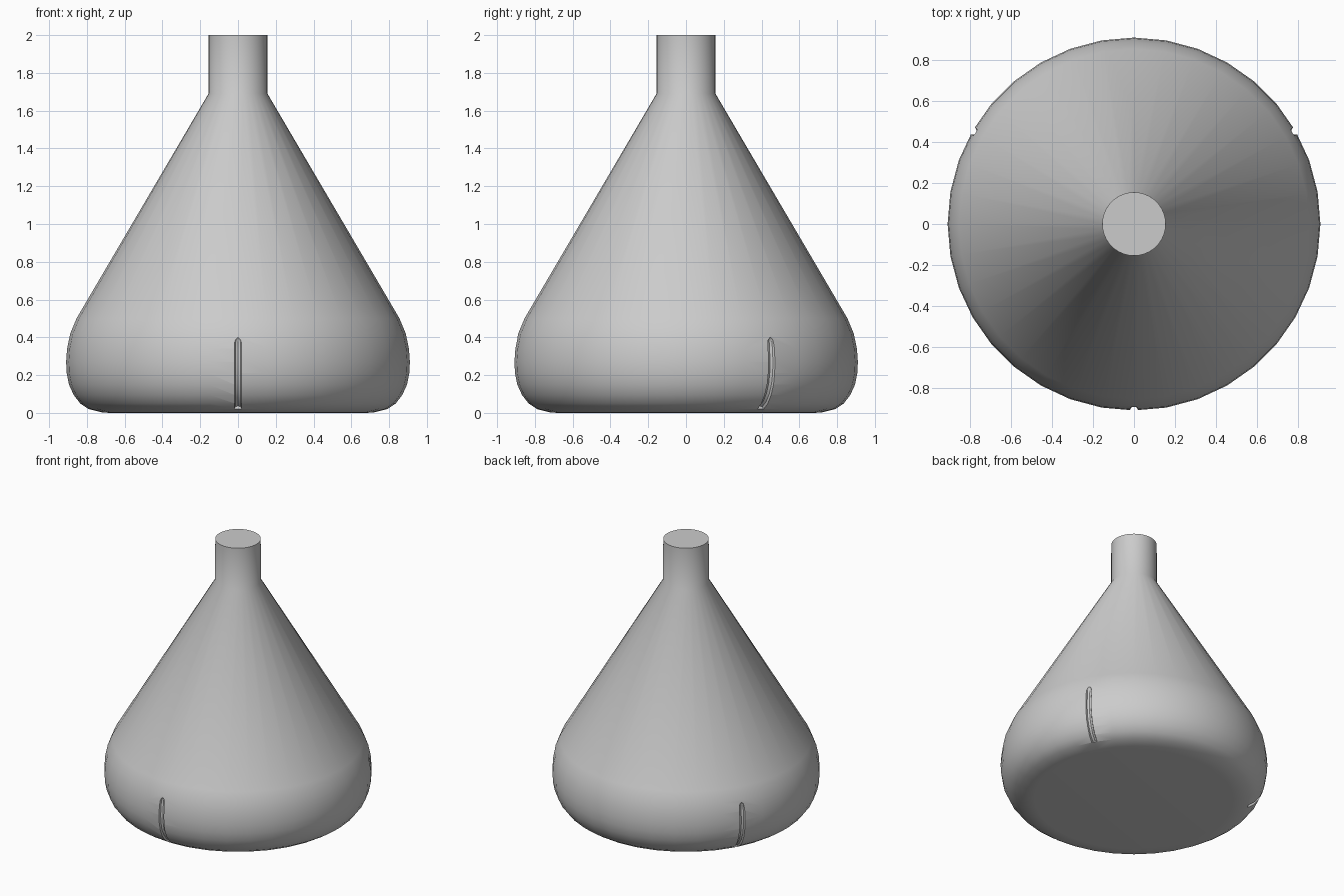
import bpy
import bmesh
from math import cos, sin, pi, radians

cube = bpy.data.objects.get("Cube")
if cube:
    bpy.data.objects.remove(cube)

SEGMENTS = 36
GROOVE_ANGLES = (-90, 30, 150)

grey = bpy.data.materials.new("light grey")
grey.use_nodes = True
grey.diffuse_color = (0.6, 0.6, 0.6, 1)
grey.node_tree.nodes["Principled BSDF"].inputs["Base Color"].default_value = (0.6, 0.6, 0.6, 1)

# Outline (radius, height) from the flat base up to the neck
profile = [(0.68, 0), (0.72, 0.003), (0.79, 0.02), (0.835, 0.05), (0.87, 0.095),
           (0.895, 0.15), (0.907, 0.21), (0.91, 0.27), (0.905, 0.34),
           (0.888, 0.42), (0.855, 0.5), (0.156, 1.69), (0.155, 2)]


def add_object(name, data):
    obj = bpy.data.objects.new(name, data)
    bpy.context.collection.objects.link(obj)
    return obj


def lathe(name, outline):
    bm = bmesh.new()
    rings = []
    for r, z in outline:
        angles = [2 * pi * i / SEGMENTS for i in range(SEGMENTS)]
        rings.append([bm.verts.new((r * cos(a), r * sin(a), z)) for a in angles])
    for low, high in zip(rings, rings[1:]):
        for i in range(SEGMENTS):
            j = (i + 1) % SEGMENTS
            bm.faces.new((low[i], low[j], high[j], high[i]))
    bm.faces.new(rings[0][::-1])
    bm.faces.new(rings[-1])
    mesh = bpy.data.meshes.new(name)
    bm.to_mesh(mesh)
    bm.free()
    return add_object(name, mesh)


def groove_cutter(index, angle):
    # Round tube that follows the outline, with a tapered tip at the top
    path = [(r, z, 1) for r, z in profile[2:9]]
    path += [(0.9, 0.375, 0.95), (0.897, 0.39, 0.7), (0.895, 0.399, 0.2)]
    curve = bpy.data.curves.new("groove_path", "CURVE")
    curve.dimensions = "3D"
    curve.bevel_depth = 0.02
    curve.bevel_resolution = 2
    curve.use_fill_caps = True
    spline = curve.splines.new("POLY")
    spline.points.add(len(path) - 1)
    for point, (r, z, size) in zip(spline.points, path):
        point.co = (r * cos(angle), r * sin(angle), z, 1)
        point.radius = size
    source = add_object("groove_path", curve)
    depsgraph = bpy.context.evaluated_depsgraph_get()
    mesh = bpy.data.meshes.new_from_object(source.evaluated_get(depsgraph))
    bpy.data.objects.remove(source)
    bm = bmesh.new()
    bm.from_mesh(mesh)
    bmesh.ops.remove_doubles(bm, verts=bm.verts, dist=0.0001)
    bmesh.ops.recalc_face_normals(bm, faces=bm.faces)
    bm.to_mesh(mesh)
    bm.free()
    mesh.materials.clear()
    mesh.materials.append(grey)
    cutter = add_object(f"groove_cutter_{index}", mesh)
    cutter.hide_render = True
    return cutter


# Conical body with neck
body = lathe("flask_body", profile)
body.data.materials.append(grey)

# Three shallow grooves around the base
cutters = [groove_cutter(i, radians(a)) for i, a in enumerate(GROOVE_ANGLES)]
for cutter in cutters:
    modifier = body.modifiers.new("groove", "BOOLEAN")
    modifier.operation = "DIFFERENCE"
    modifier.solver = "EXACT"
    modifier.object = cutter

depsgraph = bpy.context.evaluated_depsgraph_get()
carved = bpy.data.meshes.new_from_object(body.evaluated_get(depsgraph))
body.modifiers.clear()
body.data = carved
for cutter in cutters:
    bpy.data.objects.remove(cutter)

# Smooth surface with crisp groove and rim edges
bpy.ops.object.select_all(action="DESELECT")
body.select_set(True)
bpy.context.view_layer.objects.active = body
bpy.ops.object.shade_smooth_by_angle(angle=radians(35))
